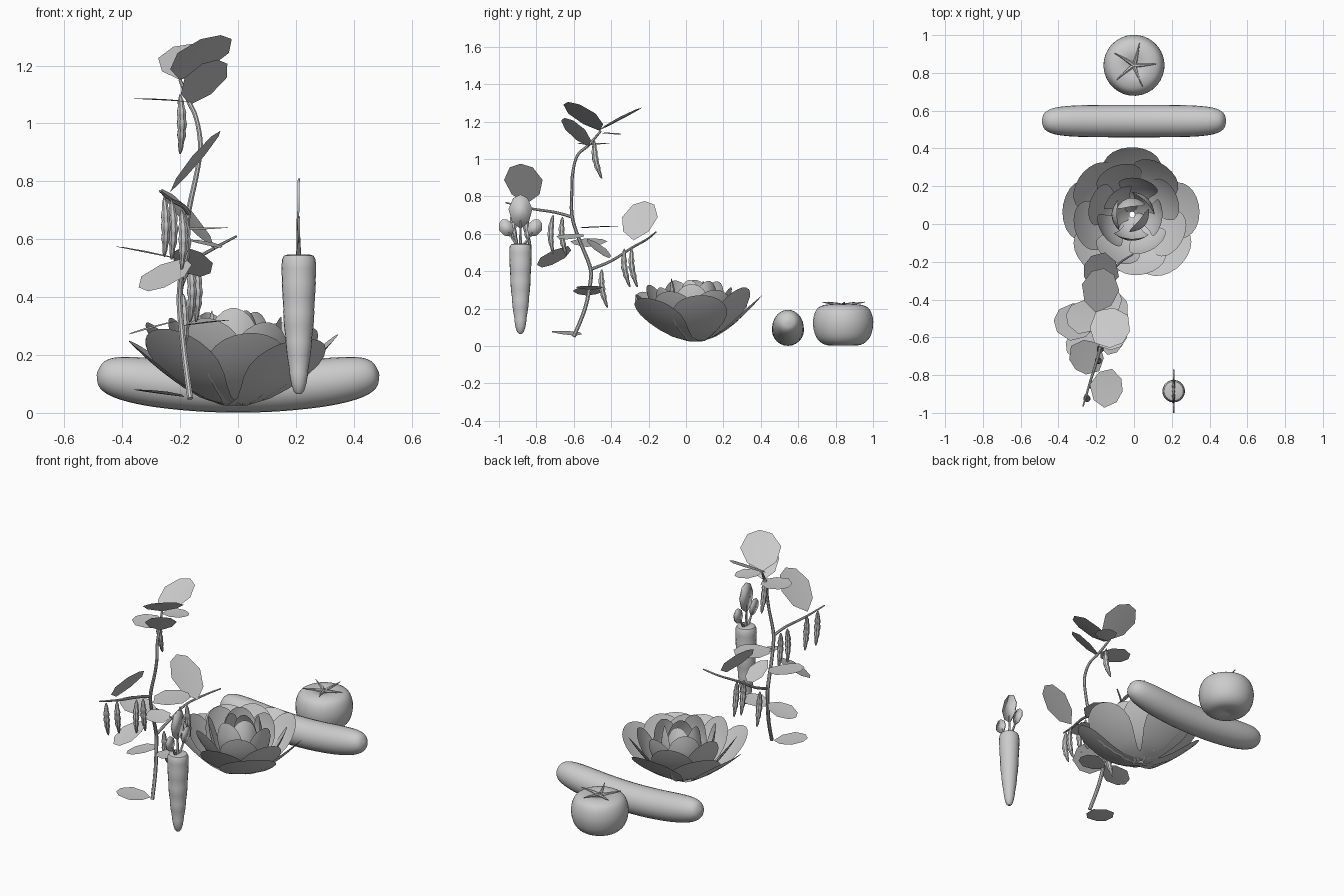
import bpy, bmesh, random
from math import sin, cos, pi, tau, radians
from mathutils import Vector as V

if "Cube" in bpy.data.objects:
    bpy.data.objects.remove(bpy.data.objects["Cube"])

random.seed(4)


def finish(bm, name, angle=40):
    bmesh.ops.recalc_face_normals(bm, faces=bm.faces)
    me = bpy.data.meshes.new(name)
    bm.to_mesh(me)
    bm.free()
    ob = bpy.data.objects.new(name, me)
    bpy.context.collection.objects.link(ob)
    bpy.ops.object.select_all(action='DESELECT')
    ob.select_set(True)
    bpy.context.view_layer.objects.active = ob
    if angle:
        bpy.ops.object.shade_smooth_by_angle(angle=radians(angle))
    return ob


def spline(pts, steps=4):
    # Catmull-Rom through tuples of any length
    p = [pts[0]] + list(pts) + [pts[-1]]
    out = []
    for a, b, c, d in zip(p, p[1:], p[2:], p[3:]):
        for k in range(steps):
            t = k / steps
            out.append(tuple(.5 * (2 * q + (r - o) * t + (2 * o - 5 * q + 4 * r - s) * t * t
                                   + (3 * q - o - 3 * r + s) * t ** 3)
                             for o, q, r, s in zip(a, b, c, d)))
    return out + [tuple(pts[-1])]


def tube(name, path, sides=8, axis=None):
    # path holds (x, y, z, radius); a fixed axis makes it a lathe
    bm = bmesh.new()
    rings, n = [], V((.31, .9, .2))
    for i, (x, y, z, r) in enumerate(path):
        lo, hi = path[max(i - 1, 0)], path[min(i + 1, len(path) - 1)]
        t = (axis or V(hi[:3]) - V(lo[:3])).normalized()
        n = (n - t * n.dot(t)).normalized()
        m = t.cross(n)
        rings.append([bm.verts.new(V((x, y, z)) + r * (n * cos(tau * k / sides) + m * sin(tau * k / sides)))
                      for k in range(sides)])
    for a, b in zip(rings, rings[1:]):
        for k in range(sides):
            bm.faces.new((a[k - 1], a[k], b[k], b[k - 1]))
    bm.faces.new(rings[0])
    bm.faces.new(rings[-1])
    return finish(bm, name)


def leaf(name, base, tip, half, side=None, fold=.004):
    # flat seven-sided blade, widest beyond the middle
    base, tip = V(base), V(tip)
    d = tip - base
    s = (V(side) if side else d.cross(V((0, 0, 1)))).normalized()
    nrm = s.cross(d).normalized()
    bm = bmesh.new()
    mid = [bm.verts.new(base), bm.verts.new(tip)]
    for sg in (-1, 1):
        edge = [bm.verts.new(base + d * u + s * sg * half * w + nrm * fold * w)
                for u, w in ((.22, .72), (.58, 1), (.9, .6))]
        bm.faces.new([mid[0]] + edge + [mid[1]])
    return finish(bm, name, 20)


# tomato
UP = V((0, 0, 1))
TX, TY = 0, .84
prof = [(.003, .012), (.06, .002), (.11, .013), (.145, .05), (.161, .11), (.156, .165),
        (.134, .205), (.09, .222), (.05, .22), (.003, .205)]
tube('tomato', [(TX, TY, z, r) for r, z in spline(prof, 3)], 32, UP)
for i in range(5):
    a = tau * i / 5
    tube('tomato_calyx_arm', spline([(TX + r * cos(a + r * .6), TY + r * sin(a + r * .6), z, w) for r, z, w in
                                     ((0, .212, .012), (.035, .222, .009), (.08, .229, .005), (.12, .235, .002))], 3), 6)
tube('tomato_stalk', [(TX, TY, .205, .009), (TX, TY, .23, .006)], 8)

# cucumber
half = [(0, .086), (.1, .086), (.2, .085), (.3, .083), (.37, .078), (.42, .07), (.455, .057), (.476, .038), (.487, .006)]
cuke = [(-x, r) for x, r in half[:0:-1]] + half
tube('cucumber', [(x, .545, .087 + .21 * x * x, r) for x, r in spline(cuke, 3)], 24)

# carrot with ringed surface
CX, CY = .21, -.885
prof = [(.065, .008), (.075, .018), (.1, .026), (.14, .033), (.145, .032), (.2, .041), (.25, .046),
        (.255, .045), (.3, .051), (.35, .054), (.355, .053), (.4, .056), (.45, .059), (.455, .058),
        (.5, .06), (.53, .058), (.543, .051), (.548, .035), (.545, .004)]
tube('carrot', [(CX, CY, z, r) for z, r in prof], 20, UP)
for top, tip, w in (((CX - .003, CY, .625), (CX, CY, .81), .064),
                    ((CX, CY - .05, .585), (CX, CY - .1, .675), .04),
                    ((CX, CY + .05, .585), (CX, CY + .1, .675), .04)):
    d = V(tip) - V(top)
    b = V((CX, CY + (top[1] - CY) * .35, .54))
    tube('carrot_leaf_stalk', [(*b, .009), (*b.lerp(V(top), .6), .007), (*V(top).lerp(V(tip), .25), .005)], 6)
    ob = leaf('carrot_leaf', top, tip, w, (0, d.z, -d.y), 0)
    m = ob.modifiers.new('thick', 'SOLIDIFY')
    m.thickness, m.offset = .007, 0

# lettuce: spiral of round cupped leaves, closing into a tight heart
LX, LY = -.01, .05
SHAPE = ((0, .3), (.15, .48), (.3, .7), (.45, .9), (.6, 1), (.72, .96), (.83, .83), (.91, .65), (.97, .4), (1, .12))
COUNT = 24
for i in range(COUNT):
    t = i / (COUNT - 1)
    ang = radians(175 + 137.5 * i)
    R = .375 - .34 * t ** 1.5 + random.uniform(-.012, .012)
    zt = .265 + .1 * t + random.uniform(-.02, .02)
    W = .165 - .09 * t
    bm = bmesh.new()
    rows = []
    for u, w in SHAPE:
        row = []
        for k in range(-4, 5):
            s = W * w * k / 4
            r = .015 + (R - .015) * u ** (.8 - .3 * t) + .055 * t * t * sin(pi * u) - (.15 + 7 * t ** 3) * s * s
            z = .025 + (zt - .025) * u ** (1.3 - .3 * t) + .8 * (1 - t) * s * s
            row.append(bm.verts.new((LX + r * cos(ang) - s * sin(ang), LY + r * sin(ang) + s * cos(ang), z)))
        rows.append(row)
    for a, b in zip(rows, rows[1:]):
        for k in range(8):
            bm.faces.new((a[k], a[k + 1], b[k + 1], b[k]))
    finish(bm, 'lettuce_leaf', 60)

# bean plant stems
stem = [(-.165, -.6, .05, .011), (-.185, -.54, .2, .011), (-.2, -.51, .35, .011), (-.2, -.515, .43, .011),
        (-.185, -.575, .58, .01), (-.17, -.61, .7, .01), (-.14, -.61, .84, .009), (-.13, -.605, .93, .009),
        (-.145, -.58, 1.02, .008), (-.17, -.52, 1.075, .008), (-.2, -.455, 1.15, .006)]
low = [(-.2, -.51, .41, .009), (-.19, -.4, .455, .008), (-.15, -.29, .525, .007), (-.08, -.21, .57, .006), (-.005, -.16, .61, .004)]
high = [(-.17, -.61, .69, .009), (-.19, -.7, .715, .008), (-.23, -.83, .735, .007), (-.27, -.965, .767, .004)]
tube('bean_stem', spline(stem), 8)
tube('bean_low_branch', spline(low), 8)
tube('bean_high_branch', spline(high), 8)

# bean leaves: base, tip, half width
for base, tip, w in (
        ((-.235, -.85, .762), (-.06, -.885, .975), .105),
        ((-.08, -.28, .565), (-.265, -.22, .775), .1),
        ((-.185, -.63, .535), (-.31, -.77, .42), .1),
        ((-.18, -.57, .63), (-.08, -.365, .64), .1),
        ((-.2, -.46, 1.15), (-.06, -.63, 1.305), .115),
        ((-.165, -.52, 1.065), (-.07, -.65, 1.22), .09),
        ((-.2, -.47, 1.15), (-.16, -.235, 1.275), .1),
        ((-.17, -.51, 1.075), (-.36, -.48, 1.085), .09),
        ((-.19, -.47, 1.14), (-.08, -.36, 1.13), .065),
        ((-.2, -.53, .53), (-.425, -.51, .575), .1),
        ((-.18, -.59, .6), (-.06, -.64, .57), .08),
        ((-.19, -.53, .575), (-.13, -.41, .47), .075),
        ((-.2, -.51, .32), (-.38, -.53, .27), .085),
        ((-.2, -.51, .3), (-.03, -.52, .32), .075),
        ((-.185, -.59, .055), (-.355, -.68, .08), .085)):
    leaf('bean_leaf', base, tip, w)

# hanging pods: top x, y, z and sway in y
for x, y, z, dy in ((-.2, -.49, 1.1, .04), (-.185, -.66, .69, .02), (-.195, -.71, .7, 0), (-.23, -.85, .735, .02),
                    (-.255, -.92, .745, .02), (-.165, -.33, .52, .03), (-.145, -.29, .52, .03), (-.19, -.45, .41, .03)):
    path = []
    for i in range(21):
        t = i / 20
        r = .017 * max(.2, sin(pi * t ** .9)) ** .6 * (1 - .12 * cos(t * 10 * pi))
        path.append((x + .006 * sin(pi * t), y + dy * t - .014 * sin(pi * t), z - .205 * t, r if 0 < i < 20 else .003))
    tube('bean_pod', path, 8)
